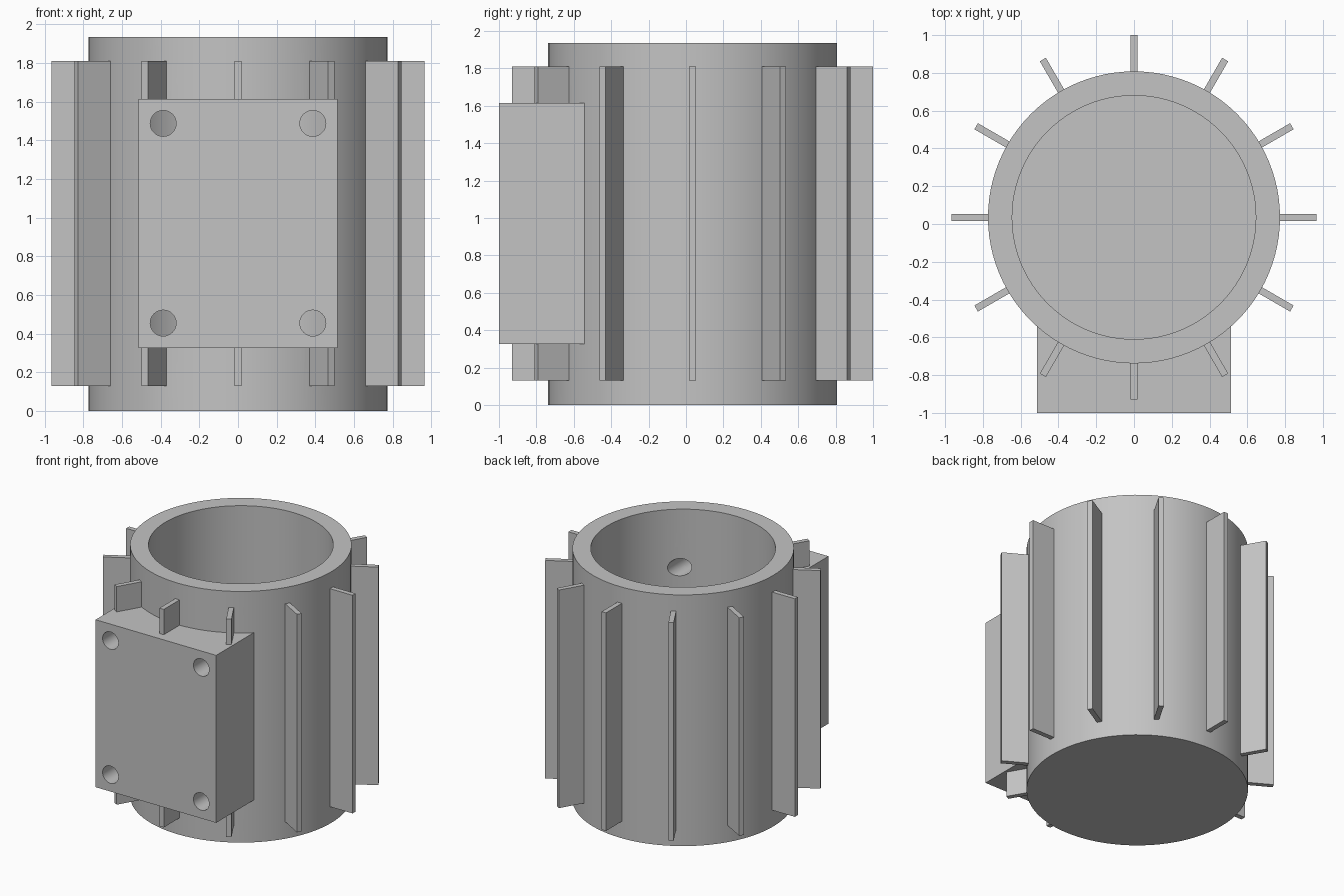
import bpy, bmesh, math
from mathutils import Matrix, Vector

default = bpy.data.objects.get("Cube")
if default:
    bpy.data.objects.remove(default, do_unlink=True)

CENTER_Y = 0.035
OUTER, INNER, HEIGHT, FLOOR = 0.773, 0.645, 1.935, 0.13
SIDES = 96

grey = bpy.data.materials.new("light_grey_metal")
grey.use_nodes = True
colour = (0.55, 0.55, 0.55, 1)
grey.diffuse_color = colour
grey.node_tree.nodes["Principled BSDF"].inputs["Base Color"].default_value = colour


def finish(bm, name):
    bmesh.ops.remove_doubles(bm, verts=bm.verts, dist=1e-5)
    bmesh.ops.recalc_face_normals(bm, faces=bm.faces)
    mesh = bpy.data.meshes.new(name)
    bm.to_mesh(mesh)
    bm.free()
    mesh.materials.append(grey)
    obj = bpy.data.objects.new(name, mesh)
    bpy.context.collection.objects.link(obj)
    return obj


# Cup-shaped body: revolved wall and floor
bm = bmesh.new()
profile = [(0, 0), (OUTER, 0), (OUTER, HEIGHT), (INNER, HEIGHT), (INNER, FLOOR), (0, FLOOR)]
verts = [bm.verts.new((r, CENTER_Y, z)) for r, z in profile]
edges = [bm.edges.new(pair) for pair in zip(verts, verts[1:])]
bmesh.ops.spin(bm, geom=verts + edges, cent=(0, CENTER_Y, 0), axis=(0, 0, 1),
               angle=math.tau, steps=SIDES, use_merge=True)
body = finish(bm, "cylinder_body")

# Twelve radial cooling fins, rooted in the wall
bm = bmesh.new()
for i in range(12):
    place = (Matrix.Translation((0, CENTER_Y, 0)) @ Matrix.Rotation(i * math.tau / 12, 4, "Z")
             @ Matrix.Translation((0.8525, 0, 0.97)) @ Matrix.Diagonal((0.225, 0.037, 1.68, 1)))
    bmesh.ops.create_cube(bm, size=1, matrix=place)
fins = finish(bm, "cooling_fins")

# Mounting block, its back hollowed to seat in the wall
bm = bmesh.new()
half, seat = 0.514, 0.72
sweep = math.asin(half / seat)
outline = [(-half, -1), (half, -1)]
for i in range(17):
    a = sweep * (1 - i / 8)
    outline.append((seat * math.sin(a), CENTER_Y - seat * math.cos(a)))
base = bm.faces.new([bm.verts.new((x, y, 0.325)) for x, y in outline])
top = bmesh.ops.extrude_face_region(bm, geom=[base])["geom"]
bmesh.ops.translate(bm, vec=Vector((0, 0, 1.29)),
                    verts=[v for v in top if isinstance(v, bmesh.types.BMVert)])
block = finish(bm, "mounting_block")

# Four bolt holes running through block and front wall
bm = bmesh.new()
for x in (-0.387, 0.387):
    for z in (0.455, 1.488):
        place = Matrix.Translation((x, -0.7, z)) @ Matrix.Rotation(math.pi / 2, 4, "X")
        bmesh.ops.create_cone(bm, cap_ends=True, segments=32, radius1=0.067,
                              radius2=0.067, depth=1, matrix=place)
drill = finish(bm, "bolt_hole_cutter")
drill.hide_render = True

for obj in (body, fins, block):
    cut = obj.modifiers.new("bolt_holes", "BOOLEAN")
    cut.operation, cut.solver, cut.object = "DIFFERENCE", "EXACT", drill
    bpy.ops.object.select_all(action="DESELECT")
    obj.select_set(True)
    bpy.context.view_layer.objects.active = obj
    bpy.ops.object.modifier_apply(modifier=cut.name)
    bpy.ops.object.shade_smooth_by_angle(angle=math.radians(30))

bpy.data.objects.remove(drill, do_unlink=True)
